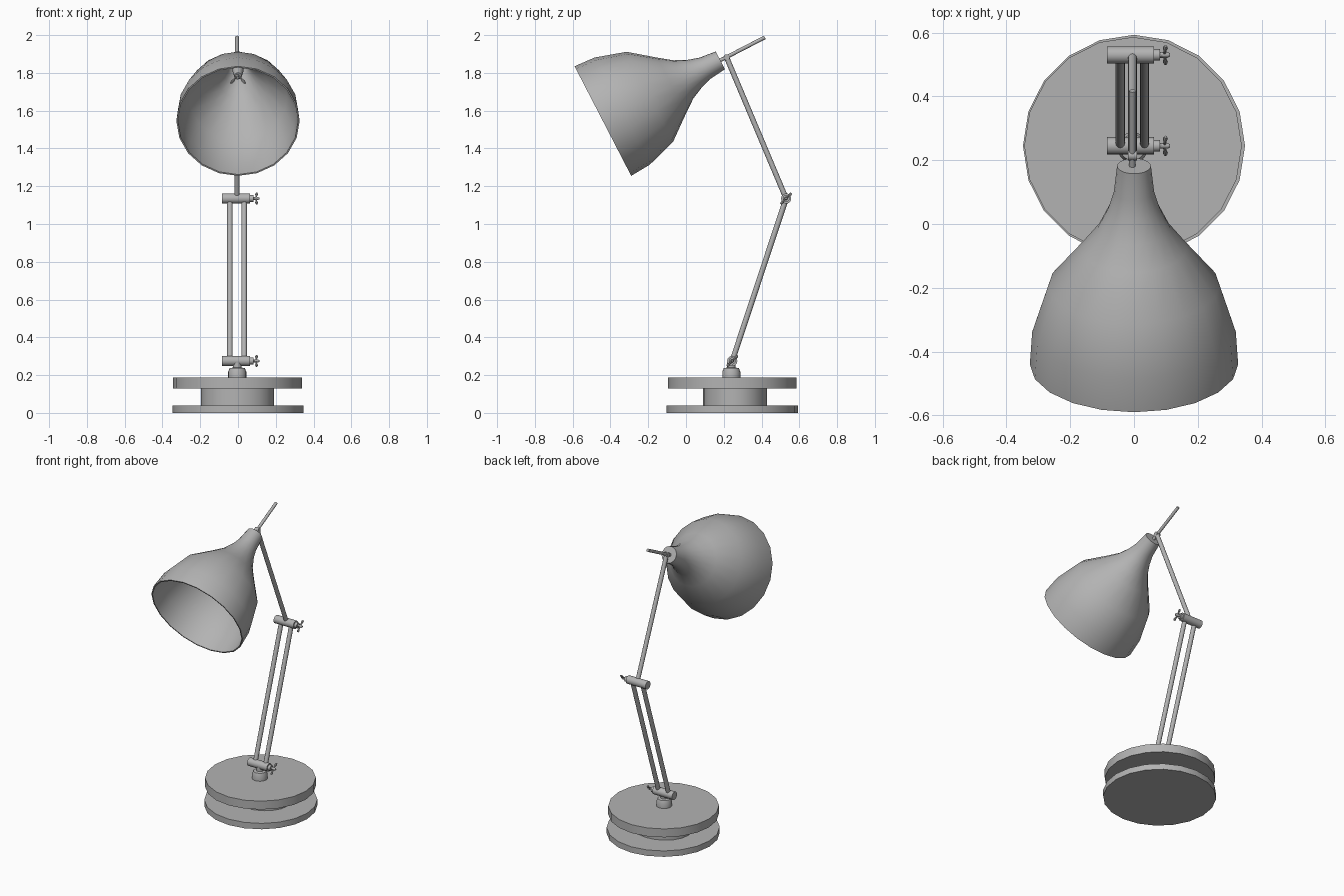
import bpy, bmesh, math
from mathutils import Vector

cube = bpy.data.objects.get("Cube")
if cube:
    bpy.data.objects.remove(cube, do_unlink=True)

grey = bpy.data.materials.new("satin_grey")
grey.use_nodes = True
GREY = (0.45, 0.45, 0.45, 1)
grey.diffuse_color = GREY
grey.node_tree.nodes["Principled BSDF"].inputs["Base Color"].default_value = GREY


def lathe(name, profile, origin, axis=(0, 0, 1), sides=20, scale=(1, 1, 1)):
    """Turn a profile of (distance along axis, radius) pairs; radius 0 closes an end."""
    bm = bmesh.new()
    rings = []
    for d, r in profile:
        if r == 0:
            rings.append([bm.verts.new((0, 0, d))] * sides)
        else:
            turn = [2 * math.pi * i / sides for i in range(sides)]
            rings.append([bm.verts.new((r * math.cos(a), r * math.sin(a), d)) for a in turn])
    for low, high in zip(rings, rings[1:]):
        for i in range(sides):
            j = (i + 1) % sides
            corners = dict.fromkeys((low[i], low[j], high[j], high[i]))
            bm.faces.new(list(corners))
    bmesh.ops.recalc_face_normals(bm, faces=bm.faces)
    mesh = bpy.data.meshes.new(name)
    bm.to_mesh(mesh)
    bm.free()
    mesh.materials.append(grey)
    for face in mesh.polygons:
        face.use_smooth = True
    mesh.set_sharp_from_angle(angle=math.radians(35))
    obj = bpy.data.objects.new(name, mesh)
    obj.location = origin
    obj.rotation_mode = 'QUATERNION'
    obj.rotation_quaternion = Vector(axis).to_track_quat('Z', 'Y')
    obj.scale = scale
    bpy.context.collection.objects.link(obj)
    return obj


def rod(name, start, end, radius, sides=12, scale=(1, 1, 1)):
    start, end = Vector(start), Vector(end)
    length = (end - start).length
    profile = [(0, 0), (0, radius), (length, radius), (length, 0)]
    return lathe(name, profile, start, end - start, sides, scale)


def leaf(name, origin, direction, length):
    """Wing of a thumb nut, widening towards its tip."""
    profile = [(0, 0), (0, 0.004), (length * 0.5, 0.005),
               (length * 0.8, 0.008), (length, 0.005), (length, 0)]
    return lathe(name, profile, origin, direction, 8)


# Base: two discs on a narrower drum
BASE_Y = 0.245
rod("base_bottom_disc", (0, BASE_Y, 0), (0, BASE_Y, 0.04), 0.348, 20)
rod("base_drum", (-0.003, 0.26, 0.04), (-0.003, 0.26, 0.13), 0.193, 20, (1, 0.88, 1))
rod("base_top_disc", (-0.003, BASE_Y, 0.13), (-0.003, BASE_Y, 0.187), 0.341, 20)

# Swivel collar and stem under the lower joint
lathe("swivel_collar",
      [(0, 0), (0, 0.048), (0.03, 0.048), (0.05, 0.04), (0.053, 0.022), (0.08, 0.022), (0.08, 0)],
      (-0.004, 0.24, 0.187))

# Joints: cross bar, collar and thumb nut
MID_X = -0.005
lower = Vector((MID_X, 0.245, 0.275))
upper = Vector((MID_X, 0.53, 1.135))
for label, joint in (("lower", lower), ("upper", upper)):
    lathe(label + "_joint",
          [(-0.08, 0), (-0.08, 0.027), (0.068, 0.027), (0.068, 0.018), (0.086, 0.018), (0.086, 0)],
          joint, (1, 0, 0), 16)
    nut = joint + Vector((0.086, 0, 0))
    lathe(label + "_nut", [(0, 0), (0, 0.009), (0.024, 0.009), (0.032, 0.005), (0.032, 0)],
          nut, (1, 0, 0), 10)
    for side in (-1, 1):
        leaf(label + "_nut_wing", nut + Vector((0.014, 0, 0)),
             (0.1, side * 0.7, side * 0.7), 0.04)

# Paired lower arm
for side in (-1, 1):
    shift = Vector((side * 0.038, 0, 0))
    rod("lower_arm", lower + shift, upper + shift, 0.0145)

# Single upper arm and its pivot behind the shade
elbow = Vector((MID_X, 0.215, 1.882))
rod("upper_arm", upper, elbow, 0.014)
rod("shade_pivot", elbow - Vector((0.014, 0, 0)), elbow + Vector((0.014, 0, 0)), 0.016)

# Shade: thin bell, open at the mouth and closed at the neck
mouth = Vector((0, -0.44, 1.545))
axis = Vector((0, 0.888, 0.459)).normalized()
outer = [(0, 0.3265), (0.115, 0.319), (0.28, 0.268), (0.41, 0.166),
         (0.48, 0.114), (0.55, 0.081), (0.61, 0.063), (0.7, 0.053)]
inner = [(d, r - 0.008) for d, r in outer[:-1]] + [(0.69, 0.045)]
lathe("shade", [(0.69, 0)] + inner[::-1] + outer + [(0.7, 0)], mouth, axis, 20)

# Rod along the shade axis, with a holder and thumb nut inside the neck
tip = mouth + axis * 0.965
rod("handle_rod", mouth + axis * 0.5 + Vector((MID_X, 0, 0)), tip + Vector((MID_X, 0, 0)), 0.01)
lathe("shade_holder", [(0.52, 0), (0.52, 0.02), (0.58, 0.03), (0.69, 0.03), (0.69, 0)],
      mouth, axis, 12)
for side in (-1, 1):
    leaf("shade_nut_wing", mouth + axis * 0.53, Vector((side * 0.4, 0, 0)) - axis, 0.1)
